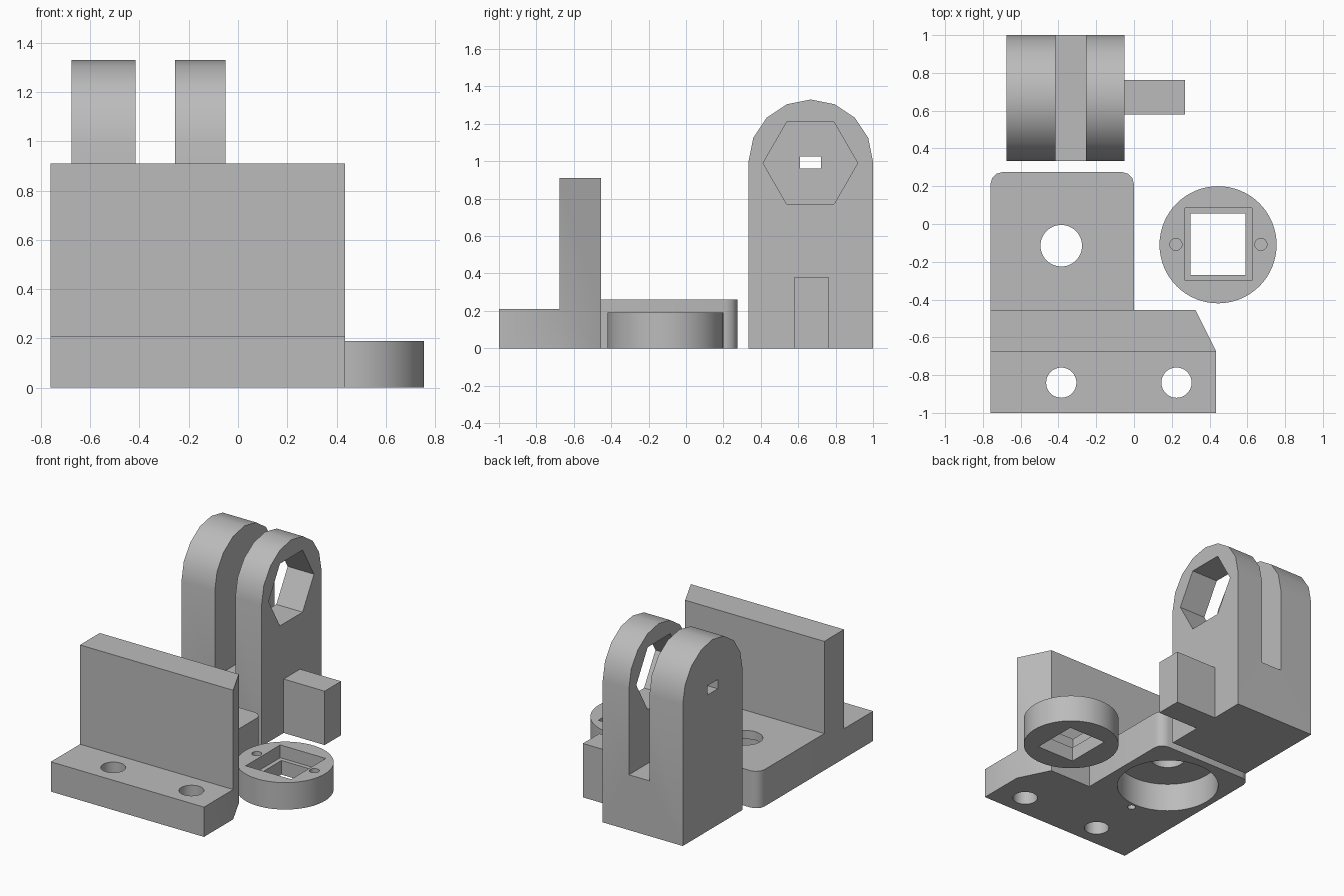
import bpy, bmesh, math
from mathutils import Vector

if "Cube" in bpy.data.objects:
    bpy.data.objects.remove(bpy.data.objects["Cube"], do_unlink=True)

grey = bpy.data.materials.new("plain_grey")
grey.use_nodes = True
grey.diffuse_color = (0.5, 0.5, 0.5, 1)
grey.node_tree.nodes["Principled BSDF"].inputs["Base Color"].default_value = (0.5, 0.5, 0.5, 1)


def prism(name, outline, lo, hi, axis="z"):
    """Extrude an outline: (x, y) along z, or (y, z) along x."""
    bm = bmesh.new()
    place = (lambda a, b, h: (a, b, h)) if axis == "z" else (lambda a, b, h: (h, a, b))
    face = bm.faces.new([bm.verts.new(place(a, b, lo)) for a, b in outline])
    out = bmesh.ops.extrude_face_region(bm, geom=[face])
    shift = Vector(place(0, 0, hi - lo))
    bmesh.ops.translate(bm, vec=shift, verts=[v for v in out["geom"] if isinstance(v, bmesh.types.BMVert)])
    bmesh.ops.recalc_face_normals(bm, faces=bm.faces)
    mesh = bpy.data.meshes.new(name)
    bm.to_mesh(mesh)
    bm.free()
    mesh.materials.append(grey)
    obj = bpy.data.objects.new(name, mesh)
    bpy.context.collection.objects.link(obj)
    return obj


def rect(a0, a1, b0, b1):
    return [(a0, b0), (a1, b0), (a1, b1), (a0, b1)]


def arc(a, b, r, start=0, end=360, n=48):
    """Points of an arc; a full circle does not repeat its first point."""
    count = n if end - start == 360 else n + 1
    angles = [math.radians(start + (end - start) * i / n) for i in range(count)]
    return [(a + r * math.cos(t), b + r * math.sin(t)) for t in angles]


def combine(target, operation, tools):
    """Apply a boolean with each tool, then delete the tool."""
    for tool in tools:
        mod = target.modifiers.new("combine", "BOOLEAN")
        mod.operation, mod.solver, mod.object = operation, "EXACT", tool
        bpy.context.view_layer.update()
        graph = bpy.context.evaluated_depsgraph_get()
        mesh = bpy.data.meshes.new_from_object(target.evaluated_get(graph))
        target.modifiers.clear()
        target.data = mesh
        bpy.data.objects.remove(tool, do_unlink=True)


# Angle bracket: front flange, upright wall and rear plate with rounded corners
L, R, FRONT, BACK, COLLAR = -0.76, 0.435, -0.675, -0.455, (-0.385, -0.115)
slope = [(R, FRONT), (0.325, BACK), (L, BACK)]
bracket = prism("angle_bracket", [(L, -1), (R, -1)] + slope, 0, 0.21)
wall = prism("wall", [(L, FRONT)] + slope, 0, 0.91)
c = 0.065
plate = prism("rear_plate", [(L, -0.6), (0, -0.6)] + arc(-c, 0.275 - c, c, 0, 90, 3)
              + arc(L + c, 0.275 - c, c, 90, 180, 3), 0, 0.26)
combine(bracket, "UNION", [wall, plate])
combine(bracket, "DIFFERENCE", [
    prism("bolt_hole_right", arc(-0.385, -0.84, 0.08), -0.1, 0.4),
    prism("bolt_hole_left", arc(0.225, -0.84, 0.08), -0.1, 0.4),
    prism("shaft_hole", arc(*COLLAR, 0.11), -0.1, 0.4),
    prism("disc_pocket", arc(*COLLAR, 0.33, n=64), -0.1, 0.2),
    prism("pin_hole", arc(-0.385, -0.485, 0.026, n=24), -0.1, 0.15),
])

# Forked clevis with rounded top, side tab, hexagonal socket and small slot
MID = 0.667
clevis = prism("forked_clevis", [(MID - 0.333, 0), (MID + 0.333, 0)]
               + arc(MID, 0.997, 0.333, 0, 180, 8), -0.675, -0.05, "x")
combine(clevis, "UNION", [prism("side_tab", rect(0.58, 0.763, 0, 0.38), -0.15, 0.27, "x")])
combine(clevis, "DIFFERENCE", [
    prism("fork_gap", rect(0.2, 1.2, 0.39, 1.5), -0.415, -0.255, "x"),
    prism("hex_socket", arc(0.665, 0.99, 0.253, n=6), -0.3, 0.1, "x"),
    prism("small_slot", rect(0.61, 0.722, 0.96, 1.025), -0.8, -0.35, "x"),
])

# Disc with stepped square opening and two pin holes
disc = prism("drive_disc", arc(0.445, -0.11, 0.31, n=64), 0, 0.19)
combine(disc, "DIFFERENCE", [
    prism("square_opening", rect(0.3, 0.59, -0.27, 0.055), -0.1, 0.3),
    prism("square_recess", rect(0.27, 0.625, -0.3, 0.085), 0.1, 0.3),
    prism("disc_pin_right", arc(0.222, -0.108, 0.032, n=24), 0.09, 0.3),
    prism("disc_pin_left", arc(0.672, -0.108, 0.032, n=24), 0.09, 0.3),
])

# Smooth the curved walls, keep the corners sharp
for obj in (bracket, clevis, disc):
    bpy.ops.object.select_all(action="DESELECT")
    obj.select_set(True)
    bpy.context.view_layer.objects.active = obj
    bpy.ops.object.shade_smooth_by_angle(angle=math.radians(32))
